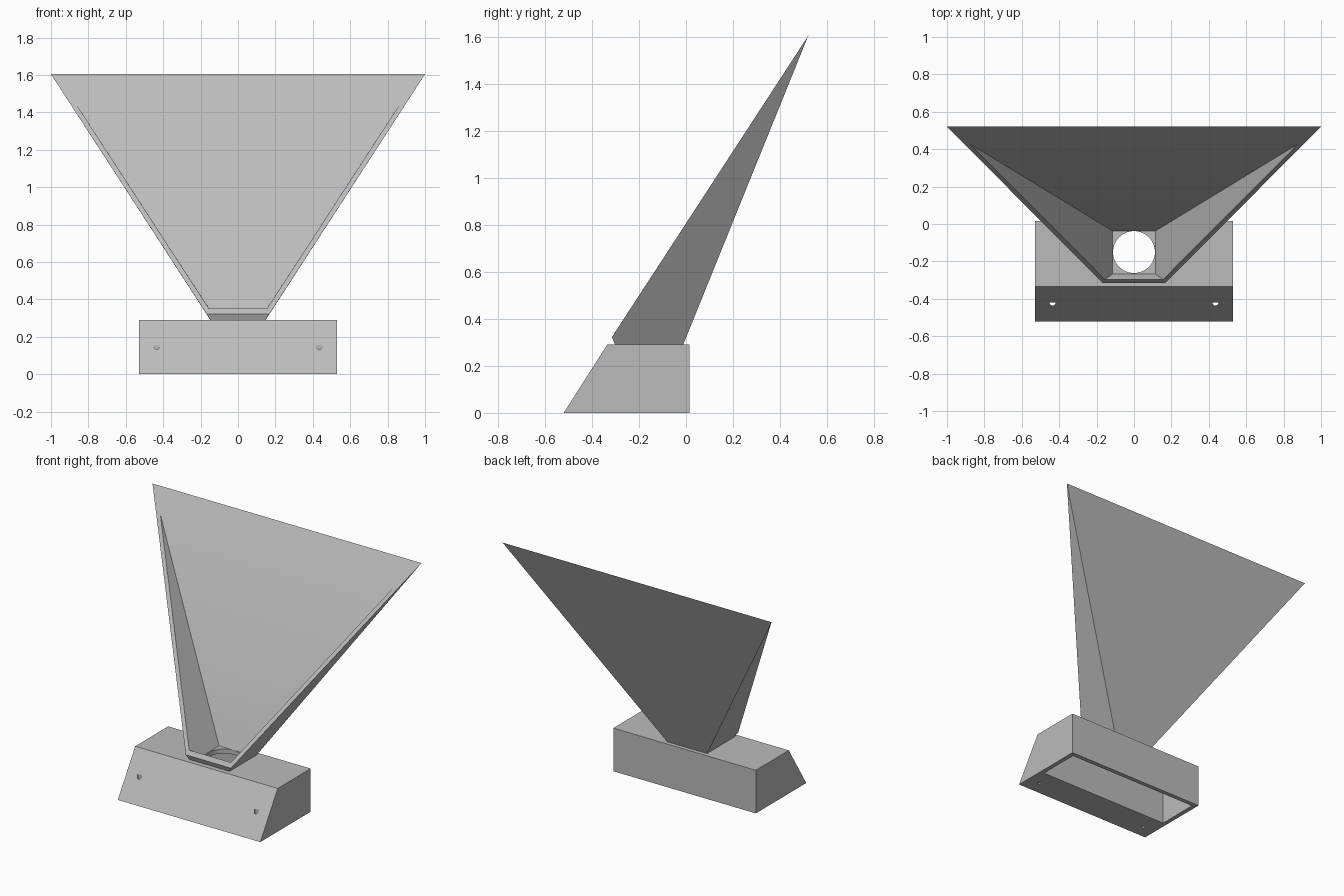
import bpy, bmesh, math

old = bpy.data.objects.get("Cube")
if old:
    bpy.data.objects.remove(old, do_unlink=True)

grey = bpy.data.materials.new("light grey")
grey.use_nodes = True
COLOR = (0.5, 0.5, 0.5, 1)
grey.diffuse_color = COLOR
grey.node_tree.nodes["Principled BSDF"].inputs["Base Color"].default_value = COLOR


def make(name, verts, faces):
    """Closed mesh object with consistent outward normals."""
    bm = bmesh.new()
    vs = [bm.verts.new(v) for v in verts]
    for f in faces:
        bm.faces.new([vs[i] for i in f])
    bmesh.ops.recalc_face_normals(bm, faces=bm.faces)
    mesh = bpy.data.meshes.new(name)
    bm.to_mesh(mesh)
    bm.free()
    mesh.materials.append(grey)
    obj = bpy.data.objects.new(name, mesh)
    bpy.context.collection.objects.link(obj)
    return obj


def prism(name, start, end):
    """Solid between two matching outlines."""
    n = len(start)
    sides = [(i, (i + 1) % n, (i + 1) % n + n, i + n) for i in range(n)]
    return make(name, start + end, [tuple(range(n)), tuple(range(n, 2 * n))] + sides)


def upright(name, outline, low, high):
    return prism(name, [(x, y, low) for x, y in outline], [(x, y, high) for x, y in outline])


def select_only(obj):
    bpy.ops.object.select_all(action='DESELECT')
    obj.select_set(True)
    bpy.context.view_layer.objects.active = obj


def cut(obj, cutter):
    cutter.hide_render = True
    mod = obj.modifiers.new("cut", 'BOOLEAN')
    mod.object = cutter
    mod.operation = 'DIFFERENCE'
    mod.solver = 'EXACT'
    select_only(obj)
    bpy.ops.object.modifier_apply(modifier=mod.name)
    bpy.data.objects.remove(cutter, do_unlink=True)


def arc(cx, cy, r, a0, a1, n):
    return [(cx + r * math.cos(a0 + (a1 - a0) * i / n),
             cy + r * math.sin(a0 + (a1 - a0) * i / n)) for i in range(n)]


# Base: wedge-fronted block, hollow underneath
HALF, TOP = 0.53, 0.29
profile = [(-0.52, 0), (0.015, 0), (0.015, TOP), (-0.335, TOP)]
base = prism("base", [(-HALF, y, z) for y, z in profile], [(HALF, y, z) for y, z in profile])
cut(base, upright("cavity_cutter", [(-0.5, -0.305), (0.5, -0.305), (0.5, -0.015), (-0.5, -0.015)],
                  -0.1, 0.26))

# Round outlet under the scoop, and a half-round screw hole at each end
cut(base, upright("outlet_cutter", arc(0, -0.15, 0.112, 0, math.tau, 64), 0.2, 0.4))
for side in (-1, 1):
    hole = arc(side * 0.435, -0.42, 0.016, math.pi, math.tau, 12) + [(side * 0.435 + 0.016, -0.42)]
    cut(base, upright("screw_hole_cutter", hole, -0.1, 0.4))

# Scoop: flared shell, open along its slanted front
outer = [(0.148, -0.012, TOP), (0.148, -0.302, TOP), (0.168, -0.315, 0.322), (1.0, 0.52, 1.604)]
inner = [(0.115, -0.037, TOP), (0.115, -0.267, TOP), (0.155, -0.297, 0.35), (0.877, 0.428, 1.462)]
right_half = outer + inner
verts = right_half + [(-x, y, z) for x, y, z in right_half]
walls = []
for k in range(4):
    j = (k + 1) % 4
    walls += [(k, j, j + 8, k + 8)] if k != 2 else []           # outer back, bottom and front
    walls += [(k + 4, j + 4, j + 12, k + 12)] if k in (1, 3) else []   # inner front and back
walls = [w for w in walls if w != (0, 1, 9, 8)]
for s in (0, 8):
    walls += [(s, s + 1, s + 2, s + 3), (s + 4, s + 5, s + 6, s + 7)]  # side walls
    walls += [(s, s + 1, s + 5, s + 4), (s + 2, s + 3, s + 7, s + 6)]  # side rims
walls += [(0, 8, 12, 4), (1, 9, 13, 5), (2, 10, 14, 6), (3, 11, 15, 7)]  # back and front rims
scoop = make("scoop", verts, walls)

for obj in (base, scoop):
    select_only(obj)
    bpy.ops.object.shade_smooth_by_angle(angle=math.radians(30))
